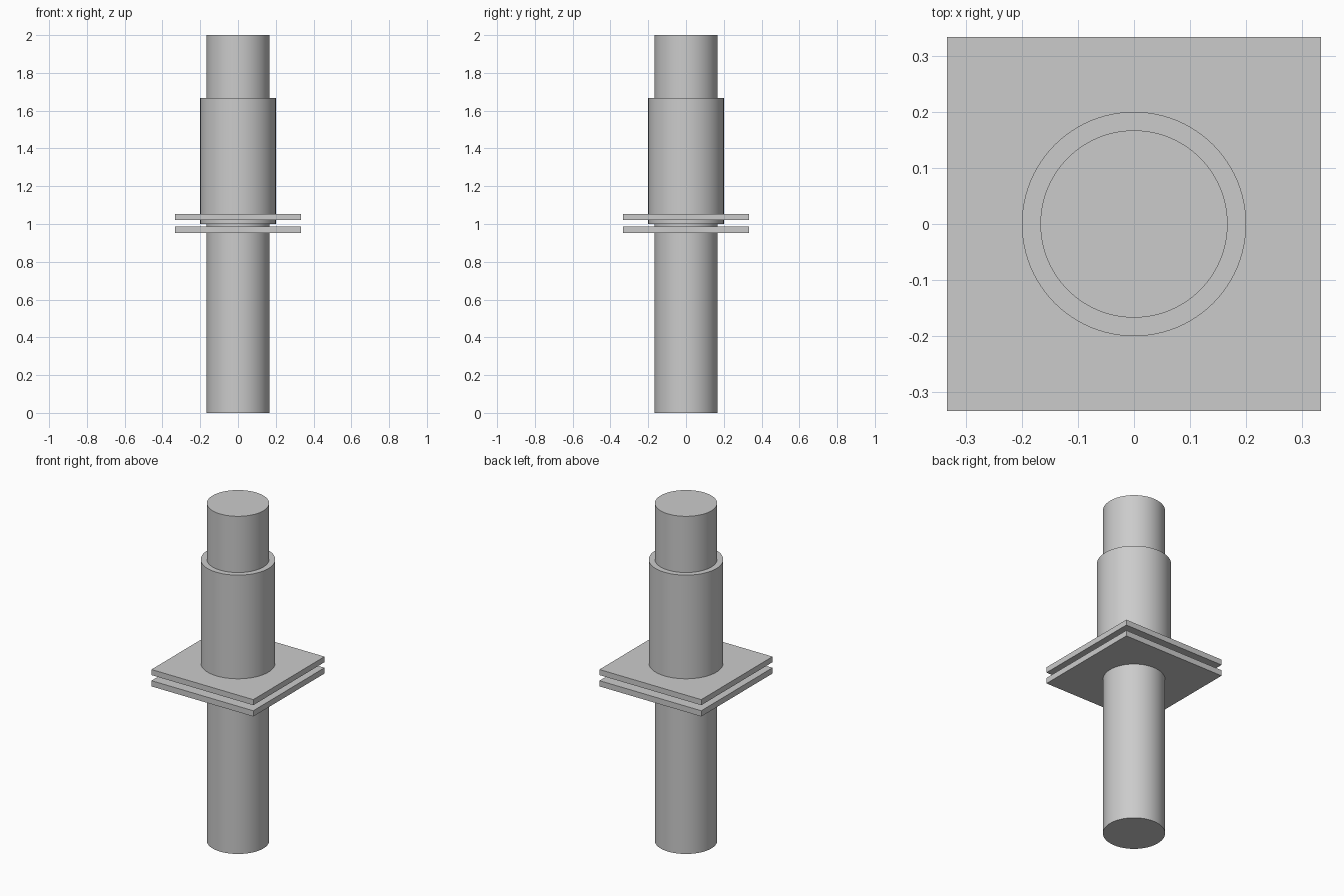
import bpy
import math

old = bpy.data.objects.get("Cube")
if old:
    bpy.data.objects.remove(old, do_unlink=True)

grey = bpy.data.materials.new("light_grey")
grey.use_nodes = True
colour = (0.6, 0.6, 0.6, 1)
grey.diffuse_color = colour
grey.node_tree.nodes["Principled BSDF"].inputs["Base Color"].default_value = colour


def finish(name):
    obj = bpy.context.object
    obj.name = name
    obj.data.materials.append(grey)
    return obj


def cylinder(name, radius, bottom, top):
    bpy.ops.mesh.primitive_cylinder_add(
        vertices=96, radius=radius, depth=top - bottom,
        location=(0, 0, (bottom + top) / 2))
    bpy.ops.object.shade_smooth_by_angle(angle=math.radians(30))
    return finish(name)


def plate(name, width, bottom, top):
    bpy.ops.mesh.primitive_cube_add(size=1, location=(0, 0, (bottom + top) / 2))
    obj = finish(name)
    obj.scale = (width, width, top - bottom)
    bpy.ops.object.transform_apply(location=False, rotation=False, scale=True)
    return obj


# Full-height inner pipe and the wider sleeve around its upper half
cylinder("inner_pipe", 0.167, 0, 2)
cylinder("outer_sleeve", 0.2, 1.0, 1.667)

# Pair of square flange plates with a narrow gap
plate("upper_flange", 0.667, 1.02, 1.053)
plate("lower_flange", 0.667, 0.953, 0.987)
